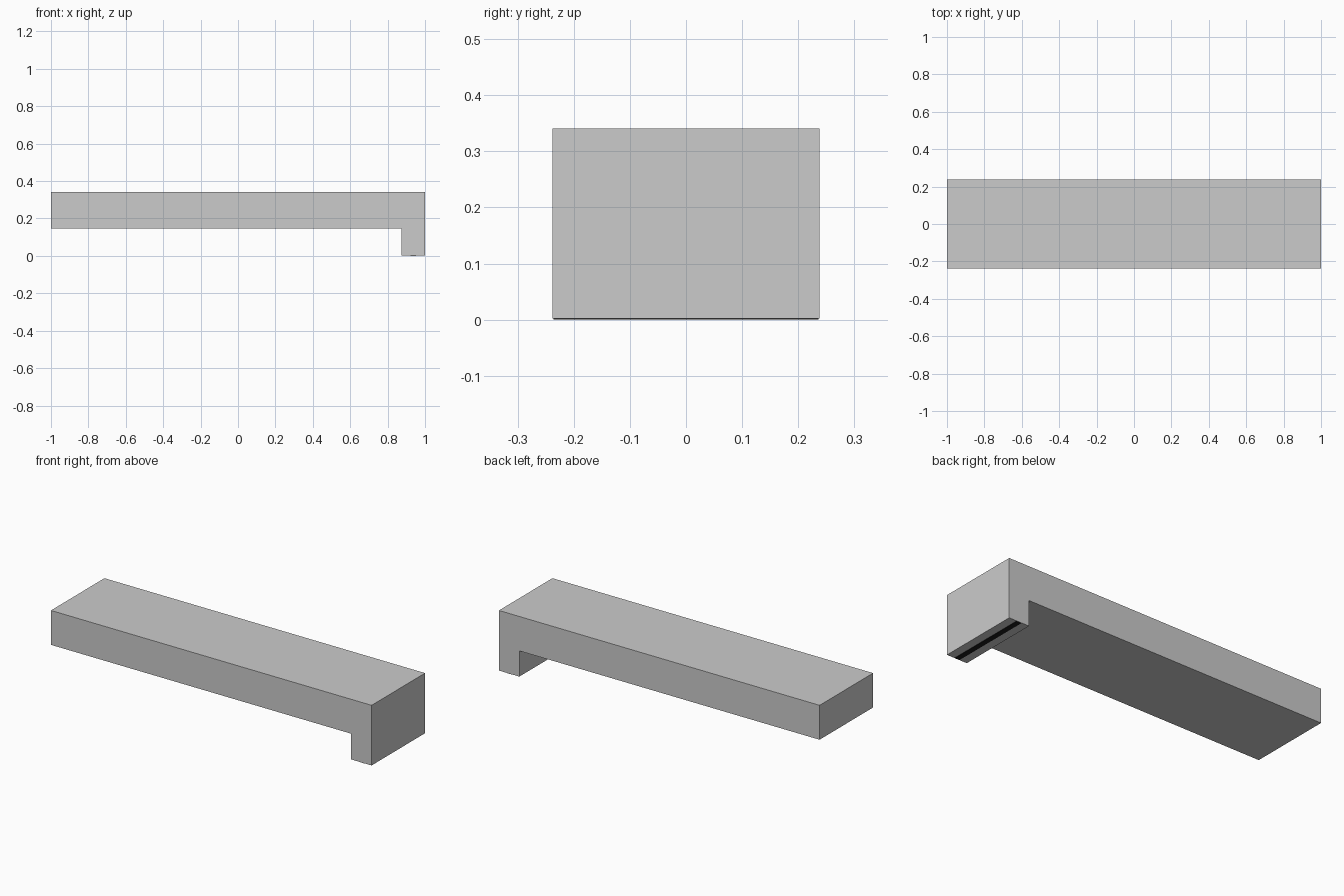
import bpy, bmesh

if "Cube" in bpy.data.objects:
    bpy.data.objects.remove(bpy.data.objects["Cube"])

HALF_Y = 0.238


def extruded_profile(name, points, half_depth):
    """Closed x-z profile extruded along y."""
    bm = bmesh.new()
    face = bm.faces.new([bm.verts.new((x, -half_depth, z)) for x, z in points])
    ext = bmesh.ops.extrude_face_region(bm, geom=[face])
    moved = [g for g in ext["geom"] if isinstance(g, bmesh.types.BMVert)]
    bmesh.ops.translate(bm, verts=moved, vec=(0, 2 * half_depth, 0))
    bmesh.ops.recalc_face_normals(bm, faces=bm.faces)
    mesh = bpy.data.meshes.new(name)
    bm.to_mesh(mesh)
    bm.free()
    obj = bpy.data.objects.new(name, mesh)
    bpy.context.collection.objects.link(obj)
    return obj


# Slab with a downturned lip at the right end
extruded_profile("shelf_slab", [
    (-1, 0.147), (0.873, 0.147), (0.873, 0.002), (1, 0.002),
    (1, 0.341), (-1, 0.341)], HALF_Y)

# Thin dark strip along the underside of the lip
strip = extruded_profile("underside_strip", [
    (0.922, 0), (0.952, 0), (0.952, 0.004), (0.922, 0.004)], HALF_Y - 0.002)
black = bpy.data.materials.new("black")
black.diffuse_color = (0.01, 0.01, 0.01, 1)
black.use_nodes = True
black.node_tree.nodes["Principled BSDF"].inputs["Base Color"].default_value = black.diffuse_color
strip.data.materials.append(black)
